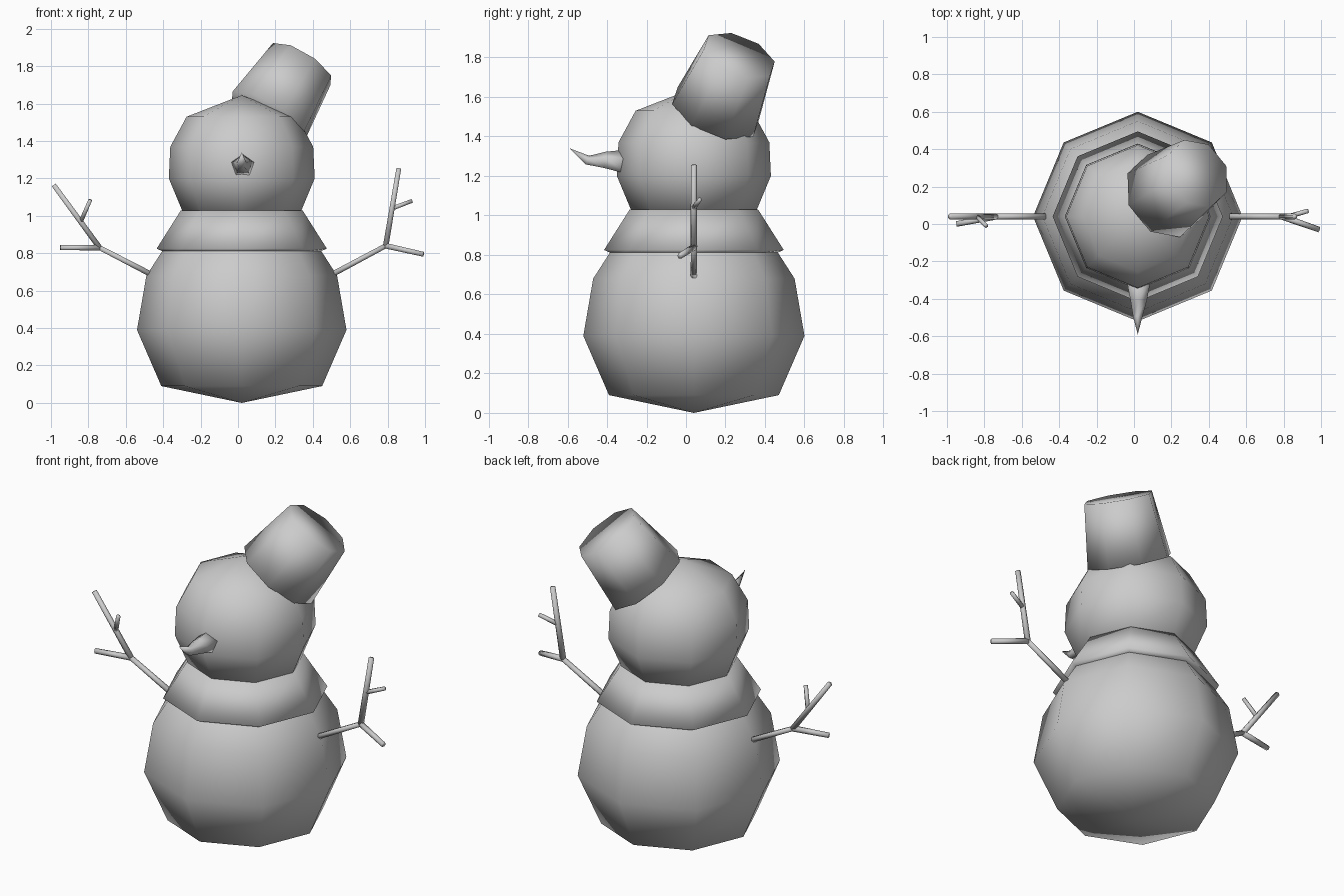
import bpy, bmesh, math
from mathutils import Vector

if "Cube" in bpy.data.objects:
    bpy.data.objects.remove(bpy.data.objects["Cube"])

GREY = (0.6, 0.6, 0.6, 1)
mat = bpy.data.materials.new("plain grey")
mat.use_nodes = True
mat.diffuse_color = GREY
mat.node_tree.nodes["Principled BSDF"].inputs["Base Color"].default_value = GREY

CX, CY = 0.02, 0.04


def loft(name, rings, sides, start, closed=False):
    """Skin rings of (centre, radius, axis); a radius of zero makes a point."""
    bm = bmesh.new()
    loops = []
    for centre, radius, axis in rings:
        n = Vector(axis).normalized()
        u = Vector(start)
        u = (u - n * u.dot(n)).normalized()
        v = n.cross(u)
        count = sides if radius else 1
        loops.append([bm.verts.new(Vector(centre) + radius * (
            u * math.cos(math.tau * i / sides) + v * math.sin(math.tau * i / sides)))
            for i in range(count)])
    pairs = list(zip(loops, loops[1:]))
    if closed:
        pairs.append((loops[-1], loops[0]))
    for a, b in pairs:
        for i in range(sides):
            j = (i + 1) % sides
            quad = [a[i % len(a)], a[j % len(a)], b[j % len(b)], b[i % len(b)]]
            bm.faces.new(list(dict.fromkeys(quad)))
    if not closed:
        for end in (loops[0], loops[-1]):
            if len(end) > 1:
                bm.faces.new(end)
    bmesh.ops.recalc_face_normals(bm, faces=bm.faces)
    for f in bm.faces:
        f.smooth = True
    mesh = bpy.data.meshes.new(name)
    bm.to_mesh(mesh)
    bm.free()
    mesh.materials.append(mat)
    obj = bpy.data.objects.new(name, mesh)
    bpy.context.collection.objects.link(obj)
    return obj


def lathe(name, profile, closed=False):
    """Eight-sided turned part from (radius, height) points."""
    return loft(name, [((CX, CY, z), r, (0, 0, 1)) for r, z in profile],
                8, (1, 0, 0), closed)


# Snow balls and collar
lathe("body", [(0, 0), (0.43, 0.09), (0.56, 0.39), (0.51, 0.68),
               (0.42, 0.82), (0.25, 0.96), (0, 1.0)])
lathe("collar", [(0.40, 0.80), (0.455, 0.825), (0.325, 1.03), (0.28, 1.02)], closed=True)
lathe("head", [(0, 0.98), (0.315, 1.02), (0.39, 1.2), (0.382, 1.37),
               (0.295, 1.53), (0, 1.645)])

# Tilted bucket hat
base, top = Vector((0.16, 0.15, 1.525)), Vector((0.34, 0.27, 1.81))
loft("hat", [(base, 0.24, top - base), (top, 0.195, top - base)], 8, (0.15, 0.04, -0.11))

# Crooked nose
loft("nose", [((0.025, -0.3, 1.265), 0.068, (0, -1, 0)),
              ((0.025, -0.41, 1.277), 0.046, (0, -1, 0.1)),
              ((0.02, -0.5, 1.278), 0.026, (0, -1, 0.4)),
              ((0.02, -0.59, 1.34), 0, (0, -1, 0.6))], 5, (0, 0, 1))


# Stick arms
def stick(name, a, b, r0=0.017, r1=0.015):
    d = Vector(b) - Vector(a)
    loft(name, [(a, r0, d), (b, r1, d)], 6, (0, 1, 0))


for side, shoulder, fork, high, low, knot, twig in (
        ("left", (0.49, CY, 0.68), (0.79, CY, 0.84), (0.86, CY, 1.255),
         (0.99, -0.03, 0.795), (0.825, CY, 1.04), (0.93, 0.07, 1.08)),
        ("right", (-0.46, CY, 0.685), (-0.74, CY, 0.83), (-0.985, CY, 1.165),
         (-0.95, 0.0, 0.83), (-0.84, CY, 0.97), (-0.79, -0.01, 1.085))):
    stick(side + "_arm", shoulder, fork)
    stick(side + "_upper_branch", fork, high)
    stick(side + "_lower_branch", fork, low)
    stick(side + "_twig", knot, twig, 0.013, 0.012)
